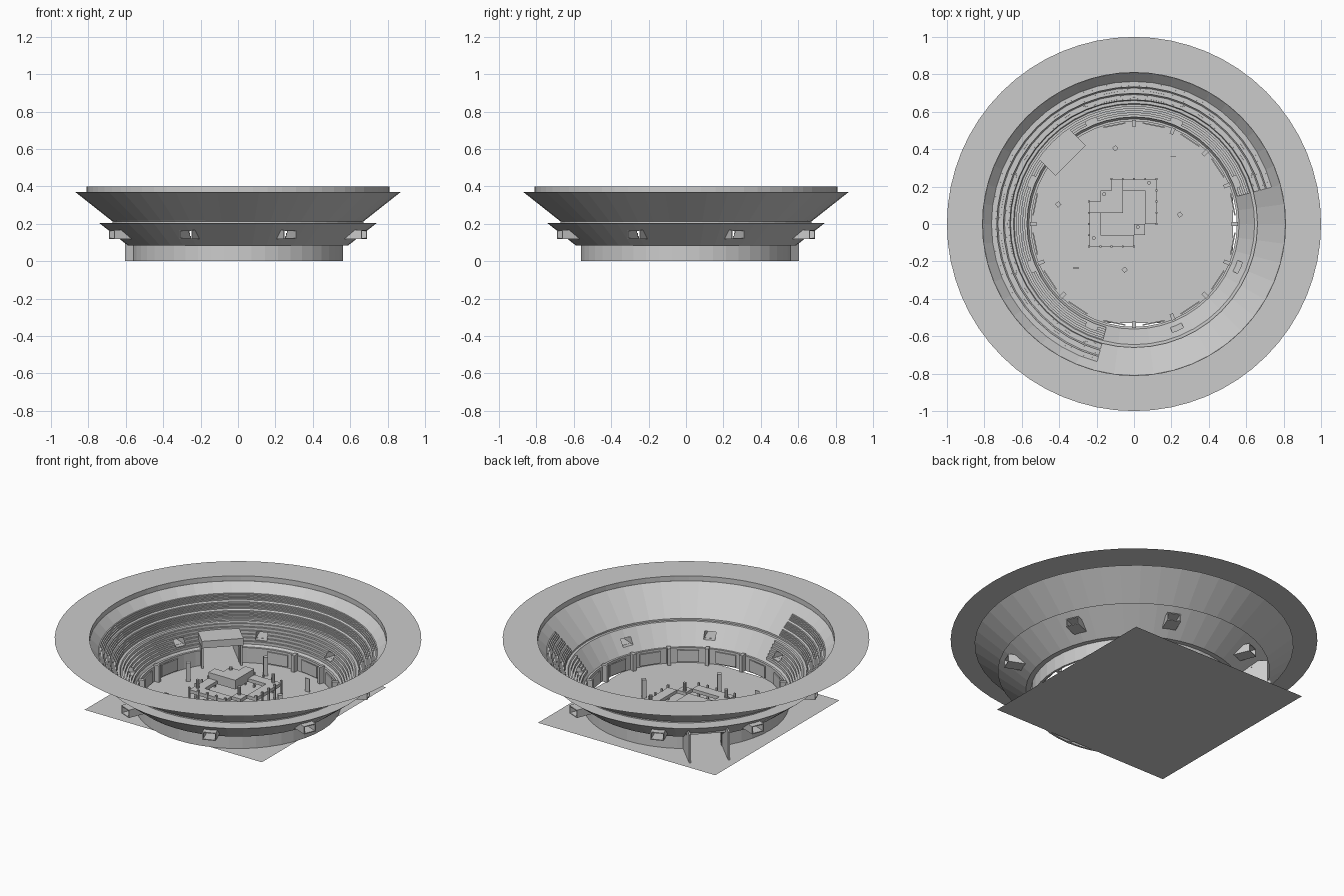
import bpy, bmesh, math
from mathutils import Matrix, Vector

cube = bpy.data.objects.get("Cube")
if cube:
    bpy.data.objects.remove(cube)

grey = bpy.data.materials.new("concrete_grey")
grey.use_nodes = True
grey.diffuse_color = (0.6, 0.6, 0.6, 1)
grey.node_tree.nodes["Principled BSDF"].inputs["Base Color"].default_value = (0.6, 0.6, 0.6, 1)


def finish(name, bm, fix=True):
    if fix:
        bmesh.ops.recalc_face_normals(bm, faces=bm.faces)
    me = bpy.data.meshes.new(name)
    bm.to_mesh(me)
    bm.free()
    me.materials.append(grey)
    ob = bpy.data.objects.new(name, me)
    bpy.context.collection.objects.link(ob)
    return ob


def revolve(name, profile, start=0, end=360, segs=48, closed=True):
    """Sweep an (r, z) profile about the vertical axis."""
    bm = bmesh.new()
    full = end - start == 360
    rings = []
    for i in range(segs if full else segs + 1):
        a = math.radians(start + (end - start) * i / segs)
        rings.append([bm.verts.new((r * math.cos(a), r * math.sin(a), z)) for r, z in profile])
    n = len(profile)
    for i in range(segs):
        p, q = rings[i], rings[(i + 1) % len(rings)]
        for j in range(n if closed else n - 1):
            k = (j + 1) % n
            bm.faces.new((p[j], q[j], q[k], p[k]))
    if closed and not full:
        bm.faces.new(rings[0])
        bm.faces.new(rings[-1])
    return finish(name, bm, closed)


def box(bm, lo, hi, angle=0, origin=(0, 0, 0)):
    """Add a box between two corners, turned about z, then moved."""
    lo, hi = Vector(lo), Vector(hi)
    m = (Matrix.Translation(origin) @ Matrix.Rotation(math.radians(angle), 4, 'Z')
         @ Matrix.Translation((lo + hi) / 2) @ Matrix.Diagonal((*(hi - lo), 1)))
    bmesh.ops.create_cube(bm, size=1, matrix=m)


def stepped(r0, z0, r1, z1, rows):
    """Profile of seat rows lying on a slope."""
    dr, dz = (r1 - r0) / rows, (z1 - z0) / rows
    pts = [(r0, z0)]
    for i in range(rows):
        pts += [(r0 + i * dr, z0 + (i + 1) * dz), (r0 + (i + 1) * dr, z0 + (i + 1) * dz)]
    return pts + [(r1 + 0.01, z1 - 0.005), (r0 + 0.01, z0 - 0.005)]


# Ground sheet
bm = bmesh.new()
bmesh.ops.create_grid(bm, x_segments=1, y_segments=1, size=0.59,
                      matrix=Matrix.Translation((-0.06, 0.06, 0)))
finish("ground_sheet", bm, False)

# Bowl: wall, two tiers and flat roof rim
wall = revolve("arena_wall", [(0.55, 0), (0.55, 0.09), (0.562, 0.09), (0.562, 0)])
lower = revolve("lower_tier", [(0.56, 0.085), (0.645, 0.205), (0.743, 0.205), (0.59, 0.085)])
revolve("upper_tier", [(0.66, 0.2), (0.66, 0.215), (0.81, 0.37), (0.87, 0.37), (0.67, 0.212), (0.67, 0.2)])
revolve("roof_rim", [(1, 0.4), (0.81, 0.4), (0.81, 0.37)], segs=64, closed=False)

# Seat rows over two thirds of the bowl
lower_seats = revolve("lower_seats", stepped(0.572, 0.102, 0.64, 0.198, 6), 15, 255, 32)
for i in range(3):
    r = 0.664 + i * 0.035
    z = 0.219 + i * 0.0362
    revolve("upper_seats_%d" % (i + 1), stepped(r, z, r + 0.028, z + 0.029, 4), 15, 255, 32)

# Openings through the lower tier
bm = bmesh.new()
for k in range(8):
    box(bm, (0.55, -0.032, 0.124), (0.8, 0.032, 0.163), 22.5 + 45 * k)
box(bm, (0.4, -0.1, -0.02), (0.85, 0.1, 0.122), 135)
cutter = finish("opening_cutter", bm)
cutter.hide_render = True
for ob in (wall, lower, lower_seats):
    mod = ob.modifiers.new("openings", 'BOOLEAN')
    mod.operation = 'DIFFERENCE'
    mod.solver = 'EXACT'
    mod.object = cutter
bpy.context.view_layer.update()
deps = bpy.context.evaluated_depsgraph_get()
for ob in (wall, lower, lower_seats):
    cut = bpy.data.meshes.new_from_object(ob.evaluated_get(deps))
    ob.modifiers.clear()
    ob.data = cut
bpy.data.objects.remove(cutter)

# Entry tunnels: hollow frames passing through the tier
bm = bmesh.new()
for k in range(8):
    a = 22.5 + 45 * k
    for s in (-1, 1):
        box(bm, (0.625, s * 0.035 - 0.003, 0.12), (0.73, s * 0.035 + 0.003, 0.167), a)
    box(bm, (0.61, -0.038, 0.12), (0.73, 0.038, 0.125), a)
    box(bm, (0.635, -0.038, 0.162), (0.73, 0.038, 0.167), a)
finish("entry_tunnels", bm)

# Main gate: roof slab on two long side walls
bm = bmesh.new()
box(bm, (0.48, -0.115, 0.13), (0.657, 0.115, 0.172), 135)
finish("gate_roof", bm)
bm = bmesh.new()
for s in (-1, 1):
    box(bm, (0.5, s * 0.108 - 0.005, 0), (0.74, s * 0.108 + 0.005, 0.17), 135)
finish("gate_walls", bm)

# Buttresses and panels inside the wall
bm = bmesh.new()
for k in range(16):
    if k not in (5, 6, 7, 11):
        box(bm, (0.52, -0.01, 0), (0.555, 0.01, 0.1), 22.5 * k)
finish("wall_buttresses", bm)
bm = bmesh.new()
for k in range(16):
    if k not in (5, 6):
        box(bm, (0.535, -0.06, 0.01), (0.542, 0.06, 0.08), 22.5 * k + 11.25)
finish("wall_panels", bm)

# Central stepped platform: P deck, H raised block, o open court
plan = ["..HPPP",
        ".HHooP",
        "HHHooP",
        "PooooP",
        "PoooP.",
        "PPPP.."]
cell = 0.06
heights = {"P": (0.055, 0.075), "H": (0.055, 0.11)}
deck, posts = bmesh.new(), bmesh.new()
corners = set()
for j, row in enumerate(plan):
    for i, c in enumerate(row):
        if c in heights:
            x, y = -0.24 + i * cell, 0.24 - (j + 1) * cell
            z0, z1 = heights[c]
            box(deck, (x, y, z0), (x + cell, y + cell, z1))
            corners |= {(i, j), (i + 1, j), (i, j + 1), (i + 1, j + 1)}
# Posts under the outer corners only
for i, j in sorted(corners):
    if i in (0, 6) or j in (0, 6):
        box(posts, (-0.005, -0.005, 0), (0.005, 0.005, 0.09), 0,
            (-0.24 + i * cell, 0.24 - j * cell, 0))
bmesh.ops.remove_doubles(deck, verts=deck.verts, dist=0.0001)
finish("centre_platform", deck)
finish("platform_posts", posts)

# Small round bollards on the platform
bm = bmesh.new()
for x, y in ((0.08, 0.22), (0.02, -0.015), (-0.215, -0.075), (-0.16, 0.16)):
    bmesh.ops.create_cone(bm, cap_ends=True, segments=10, radius1=0.01, radius2=0.01, depth=0.06,
                          matrix=Matrix.Translation((x, y, 0.095)))
finish("platform_bollards", bm)

# Free-standing pillars and thin screens on the floor
bm = bmesh.new()
for p in ((-0.1, 0.405, 0), (0.245, 0.05, 0), (-0.405, 0.105, 0), (-0.05, -0.245, 0)):
    box(bm, (-0.012, -0.012, 0), (0.012, 0.012, 0.11), 40, p)
finish("floor_pillars", bm)
bm = bmesh.new()
for p in ((0.21, 0.36, 0), (-0.31, -0.235, 0)):
    box(bm, (-0.015, -0.002, 0), (0.015, 0.002, 0.08), 0, p)
finish("floor_screens", bm)
